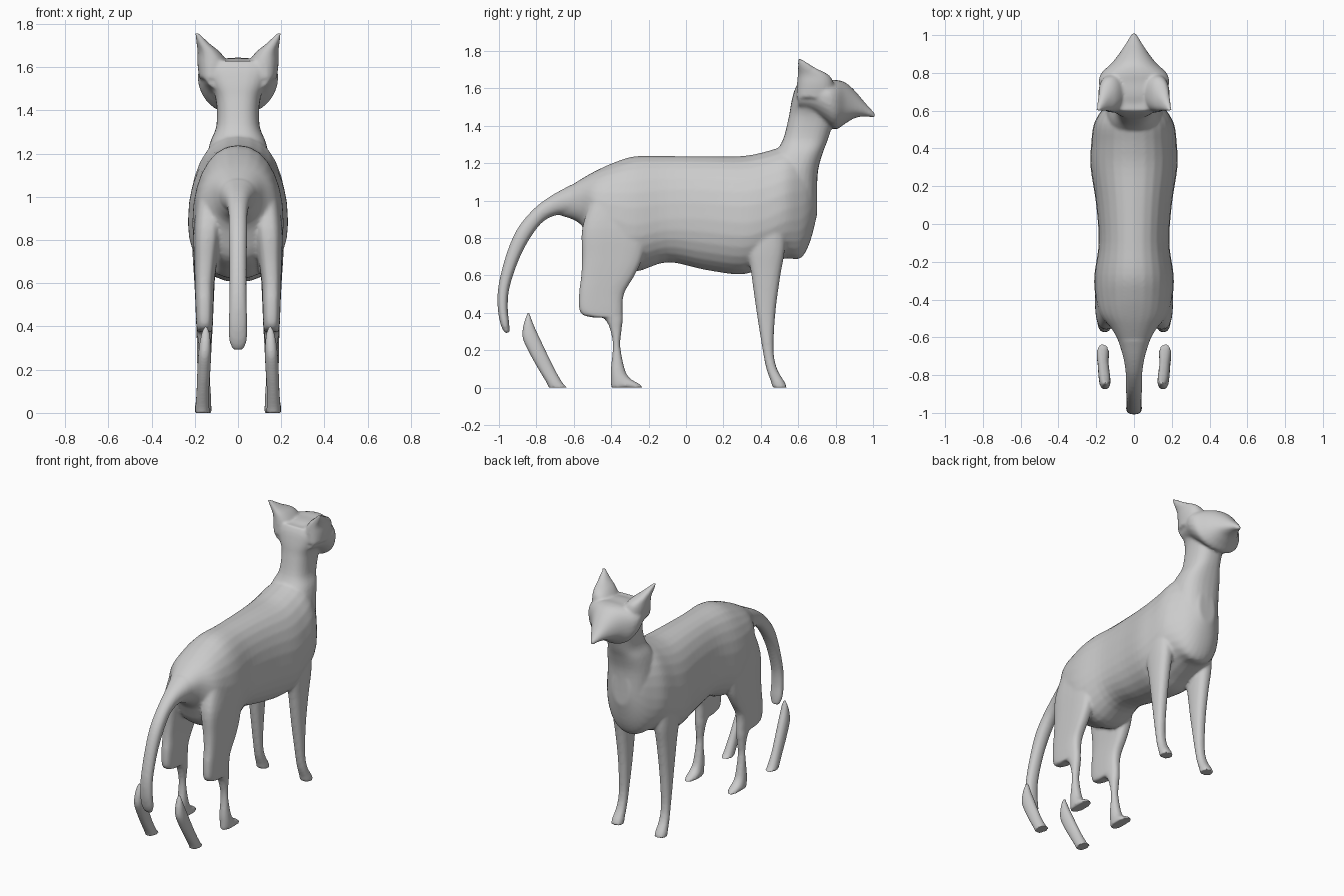
import bpy, bmesh
from math import cos, sin, pi
from mathutils import Vector as V


def refine(rows, steps=4):
    """Catmull-Rom interpolation of parameter rows."""
    out = []
    for i in range(len(rows) - 1):
        a, b, c, d = (rows[min(max(i + k, 0), len(rows) - 1)] for k in (-1, 0, 1, 2))
        for s in range(steps):
            t = s / steps
            out.append([0.5 * (2*q + (r - p)*t + (2*p - 5*q + 4*r - w)*t*t + (3*q - p - 3*r + w)*t**3)
                        for p, q, r, w in zip(a, b, c, d)])
    return out + [list(rows[-1])]


def ring(c, u, up, down, n):
    pts = []
    for i in range(28):
        a = 2 * pi * i / 28
        cx, sx = cos(a), sin(a)
        px = abs(cx) ** (2 / n) * (1 if cx > 0 else -1)
        py = abs(sx) ** (2 / n)
        pts.append(c + u * px + (up if sx > 0 else down) * py)
    return pts


def loft(bm, rings):
    vs = [[bm.verts.new(p) for p in r] for r in rings]
    faces = [bm.faces.new(vs[0]), bm.faces.new(vs[-1][::-1])]
    for a, b in zip(vs, vs[1:]):
        for i in range(len(a)):
            j = (i + 1) % len(a)
            faces.append(bm.faces.new((a[i], b[i], b[j], a[j])))
    bmesh.ops.recalc_face_normals(bm, faces=faces)


def along_y(bm, rows, n=2.2):
    """rows: y, half width, top z, widest z, bottom z"""
    loft(bm, [ring(V((0, y, m)), V((w, 0, 0)), V((0, 0, t - m)), V((0, 0, b - m)), n)
              for y, w, t, m, b in refine(rows)])


def along_z(bm, rows, n=2.2, sides=(1, -1)):
    """rows: z, back y, front y, centre x, half width"""
    for s in sides:
        loft(bm, [ring(V((s * x, (a + b) / 2, z)), V((h, 0, 0)), V((0, (b - a) / 2, 0)),
                       V((0, (a - b) / 2, 0)), n) for z, a, b, x, h in refine(rows)])


def finish(bm, name, voxel, smooth):
    me = bpy.data.meshes.new(name)
    bm.to_mesh(me)
    bm.free()
    ob = bpy.data.objects.new(name, me)
    bpy.context.collection.objects.link(ob)
    m = ob.modifiers.new("fuse", 'REMESH')
    m.mode, m.voxel_size, m.use_smooth_shade = 'VOXEL', voxel, True
    m = ob.modifiers.new("soften", 'SMOOTH')
    m.factor, m.iterations = 0.5, smooth
    for p in me.polygons:
        p.use_smooth = True
    return ob


bm = bmesh.new()
# torso
along_y(bm, [(-.67, .055, 1.045, 1.0, .92), (-.56, .115, 1.115, 1.01, .87), (-.48, .18, 1.16, .95, .72),
             (-.38, .205, 1.205, .9, .66), (-.27, .21, 1.237, .87, .62), (-.1, .187, 1.238, .9, .67),
             (.1, .2, 1.237, .9, .63), (.3, .23, 1.238, .88, .605), (.42, .227, 1.26, .9, .65),
             (.53, .212, 1.29, .95, .69), (.61, .165, 1.28, .97, .69), (.66, .12, 1.22, 1.0, .77),
             (.70, .06, 1.15, 1.02, .92)])
# neck
along_z(bm, [(1.0, .35, .70, 0, .16), (1.15, .42, .705, 0, .15), (1.25, .475, .73, 0, .13),
             (1.33, .52, .76, 0, .1), (1.45, .55, .795, 0, .103), (1.52, .562, .81, 0, .135),
             (1.59, .58, .8, 0, .175), (1.63, .6, .76, 0, .165)], 2.5, sides=(1,))
# head
along_y(bm, [(.6, .15, 1.62, 1.56, 1.48), (.68, .17, 1.64, 1.57, 1.46), (.75, .187, 1.642, 1.56, 1.41),
             (.8, .172, 1.645, 1.54, 1.38), (.85, .12, 1.632, 1.52, 1.41), (.9, .08, 1.59, 1.5, 1.44),
             (.96, .04, 1.52, 1.48, 1.45), (1.008, .012, 1.468, 1.455, 1.44)])
# ears
along_z(bm, [(1.55, .59, .79, .12, .06), (1.62, .593, .79, .12, .068), (1.67, .597, .765, .135, .052),
             (1.71, .598, .69, .162, .03), (1.76, .596, .612, .192, .008)])
# tail
tail = [(-.6, 1.0, .09, .085), (-.7, .975, .058, .055), (-.79, .92, .044, .042), (-.87, .82, .043, .042),
        (-.93, .69, .04, .036), (-.973, .54, .04, .03), (-.98, .43, .043, .027), (-.968, .34, .042, .023),
        (-.955, .292, .025, .012)]
path = refine(tail)
rings = []
for i, (y, z, w, h) in enumerate(path):
    a, b = path[max(i - 1, 0)], path[min(i + 1, len(path) - 1)]
    t = V((0, b[0] - a[0], b[1] - a[1])).normalized()
    nrm = V((0, -t.z, t.y)) * h
    rings.append(ring(V((0, y, z)), V((w, 0, 0)), nrm, -nrm, 2.2))
loft(bm, rings)
# front legs
along_z(bm, [(0, .46, .54, .162, .038), (.03, .455, .527, .162, .037), (.1, .43, .487, .16, .031),
             (.2, .41, .468, .158, .031), (.4, .378, .478, .155, .038), (.6, .35, .505, .155, .047),
             (.75, .33, .53, .155, .056), (.92, .36, .53, .15, .06)], 2.4)
# thighs
along_z(bm, [(.375, -.50, -.345, .155, .034), (.40, -.565, -.34, .155, .038), (.5, -.572, -.332, .155, .042),
             (.6, -.56, -.275, .155, .046), (.7, -.556, -.23, .15, .054), (.85, -.555, -.2, .14, .066),
             (1.0, -.51, -.2, .12, .07)], 3)
# hind shins and feet
along_z(bm, [(0, -.402, -.23, .16, .038), (.02, -.402, -.25, .16, .038), (.05, -.402, -.3, .16, .035),
             (.1, -.402, -.328, .158, .032), (.22, -.391, -.351, .157, .024), (.3, -.403, -.345, .155, .028),
             (.36, -.43, -.338, .155, .033), (.42, -.5, -.338, .155, .035)])
finish(bm, "cat_body", .009, 5)

# detached heel pieces
bm = bmesh.new()
along_z(bm, [(0, -.735, -.635, .165, .033), (.025, -.745, -.66, .165, .032), (.1, -.79, -.703, .163, .029),
             (.18, -.835, -.742, .159, .03), (.26, -.872, -.78, .155, .03), (.32, -.872, -.808, .152, .026),
             (.37, -.858, -.828, .15, .018), (.4, -.847, -.838, .149, .007)])
finish(bm, "hind_heels", .007, 3)
